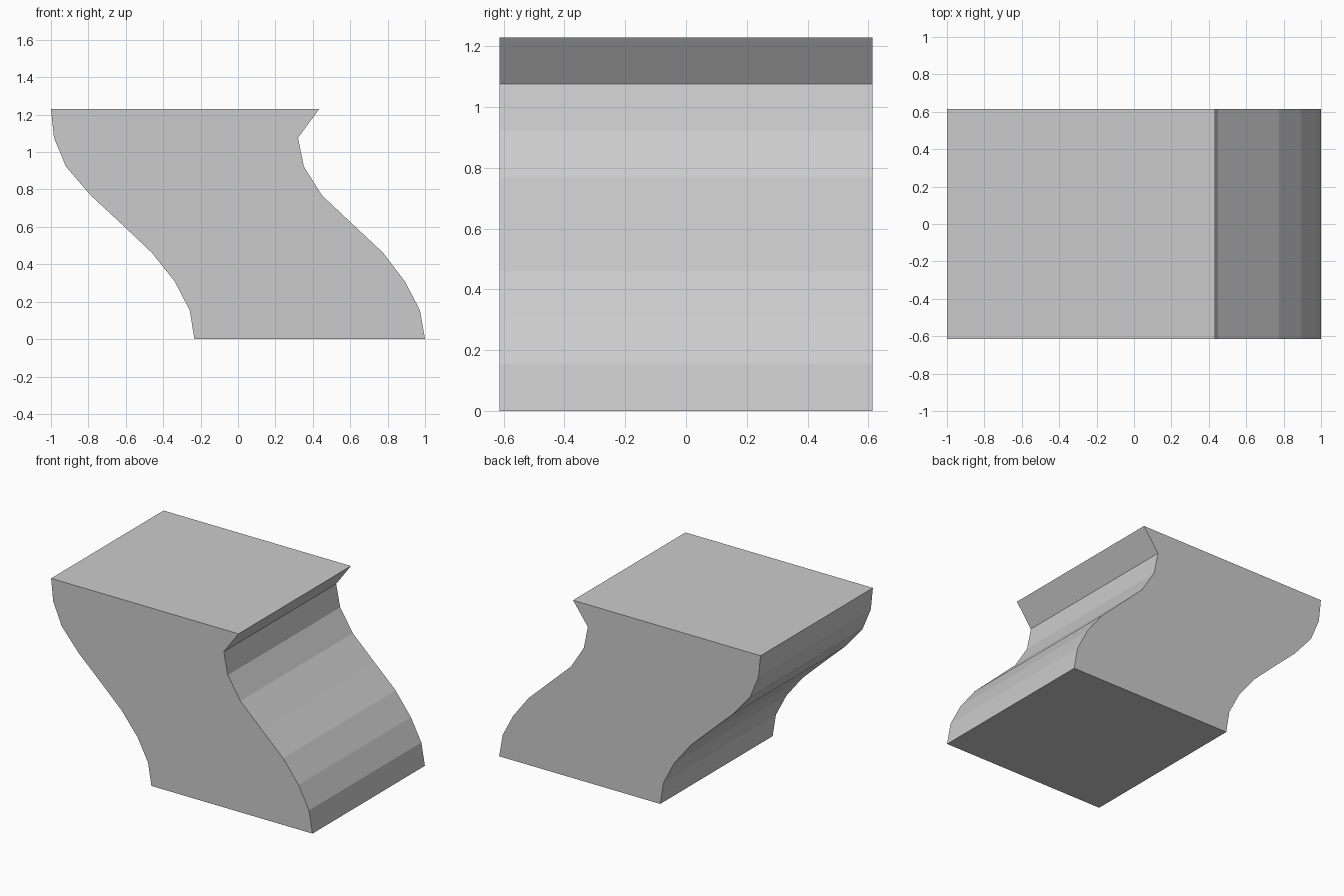
import bpy, bmesh

if "Cube" in bpy.data.objects:
    bpy.data.objects.remove(bpy.data.objects["Cube"])

# Side profile: left and right x at nine evenly spaced heights
HEIGHT, HALF_DEPTH = 1.23, 0.614
LEFT = [-0.233, -0.258, -0.338, -0.46, -0.622, -0.788, -0.92, -0.984, -1.0]
RIGHT = [1.0, 0.973, 0.893, 0.776, 0.612, 0.449, 0.352, 0.321, 0.434]


def outline():
    step = HEIGHT / (len(LEFT) - 1)
    up = [(x, i * step) for i, x in enumerate(RIGHT)]
    down = [(x, i * step) for i, x in enumerate(LEFT)][::-1]
    return up + down


# Curved block: profile face extruded from front to back
bm = bmesh.new()
face = bm.faces.new([bm.verts.new((x, -HALF_DEPTH, z)) for x, z in outline()])
ext = bmesh.ops.extrude_face_region(bm, geom=[face], use_keep_orig=True)
moved = [g for g in ext["geom"] if isinstance(g, bmesh.types.BMVert)]
bmesh.ops.translate(bm, verts=moved, vec=(0, 2 * HALF_DEPTH, 0))
bmesh.ops.recalc_face_normals(bm, faces=bm.faces)
mesh = bpy.data.meshes.new("curved_block")
bm.to_mesh(mesh)
bm.free()
block = bpy.data.objects.new("curved_block", mesh)
bpy.context.collection.objects.link(block)
